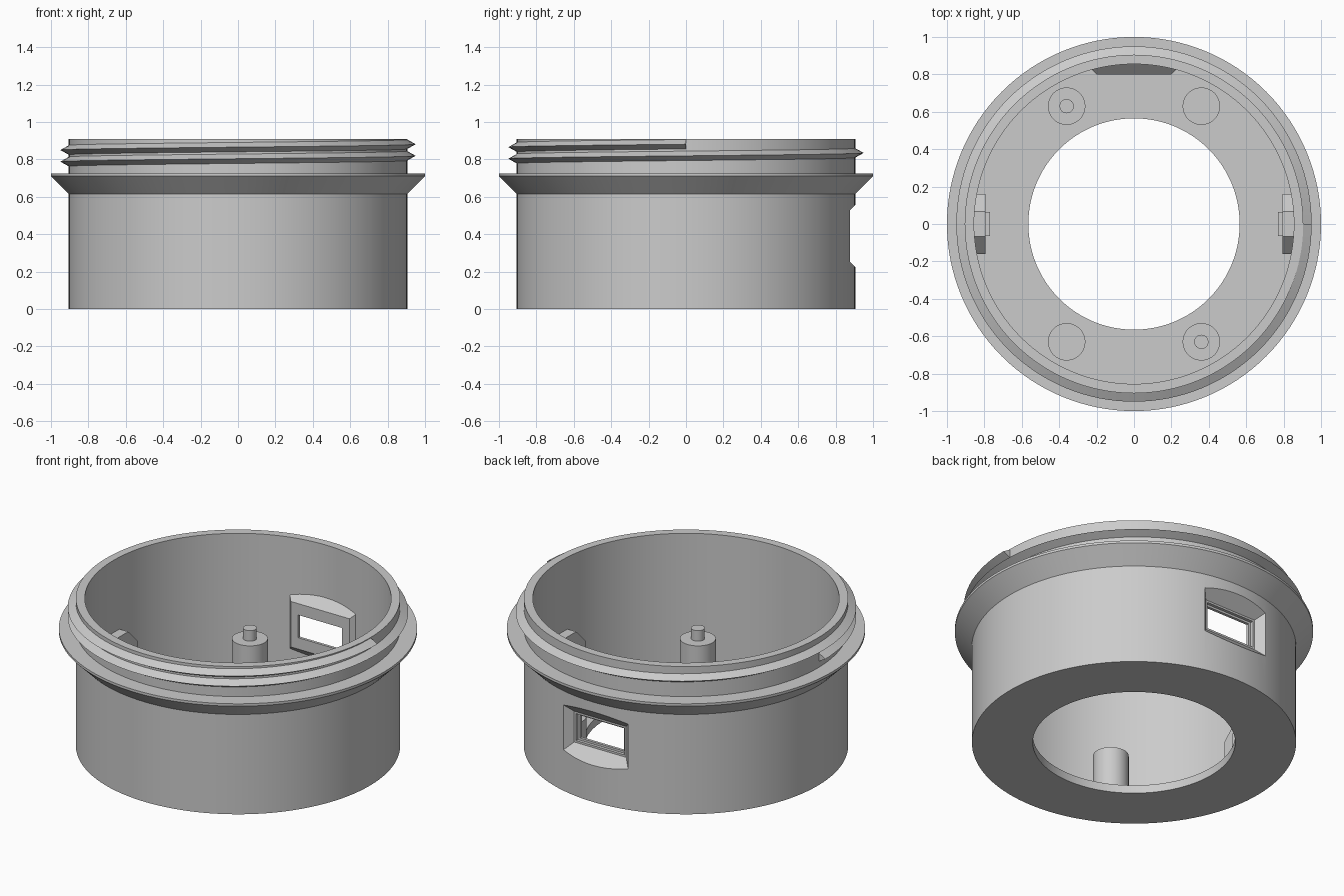
import bpy, bmesh, math
from mathutils import Matrix, Vector

cube = bpy.data.objects.get("Cube")
if cube:
    bpy.data.objects.remove(cube, do_unlink=True)

grey = bpy.data.materials.new("plain_grey")
grey.use_nodes = True
COLOUR = (0.6, 0.6, 0.6, 1)
grey.diffuse_color = COLOUR
grey.node_tree.nodes["Principled BSDF"].inputs["Base Color"].default_value = COLOUR


def finish(name, bm):
    bmesh.ops.recalc_face_normals(bm, faces=bm.faces)
    mesh = bpy.data.meshes.new(name)
    bm.to_mesh(mesh)
    bm.free()
    mesh.materials.append(grey)
    obj = bpy.data.objects.new(name, mesh)
    bpy.context.collection.objects.link(obj)
    return obj


def sweep(name, rings, closed):
    """Skin a row of equal closed cross-sections, capped if the row is open."""
    bm = bmesh.new()
    rows = [[bm.verts.new(p) for p in ring] for ring in rings]
    pairs = list(zip(rows, rows[1:])) + ([(rows[-1], rows[0])] if closed else [])
    for a, b in pairs:
        for i in range(len(a)):
            j = (i + 1) % len(a)
            bm.faces.new((a[i], a[j], b[j], b[i]))
    if not closed:
        bm.faces.new(rows[0])
        bm.faces.new(rows[-1])
    return finish(name, bm)


def polar(r, angle, z):
    return Vector((r * math.cos(angle), r * math.sin(angle), z))


def window_block(name, y0, half0, y1, half1):
    """Tapered block along y, centred on the window."""
    corners = ((-1, -1), (1, -1), (1, 1), (-1, 1))
    rings = [[(sx * h[0], y, WINDOW_Z + sz * h[1]) for sx, sz in corners]
             for y, h in ((y0, half0), (y1, half1))]
    return sweep(name, rings, False)


def cylinder(name, sides, radius, bottom, top, matrix):
    bm = bmesh.new()
    bmesh.ops.create_cone(bm, cap_ends=True, segments=sides, radius1=radius,
                          radius2=radius, depth=top - bottom,
                          matrix=matrix @ Matrix.Translation((0, 0, (top + bottom) / 2)))
    return finish(name, bm)


def smooth(obj):
    bpy.ops.object.select_all(action='DESELECT')
    obj.select_set(True)
    bpy.context.view_layer.objects.active = obj
    bpy.ops.object.shade_smooth_by_angle(angle=math.radians(25))


# Body: lathed cup with floor hole and conical flange
SEGMENTS = 128
WINDOW_Z = 0.39
profile = [(0.565, 0), (0.905, 0), (0.905, 0.615), (1, 0.71), (1, 0.725),
           (0.905, 0.725), (0.905, 0.91), (0.855, 0.91), (0.855, 0.05), (0.565, 0.05)]
body = sweep("body", [[polar(r, math.tau * i / SEGMENTS, z) for r, z in profile]
                      for i in range(SEGMENTS)], True)

# Back window: inner pad, chamfered outer recess, stepped opening
tools = [
    ('UNION', window_block("window_pad", 0.80, (0.2, 0.14), 0.862, (0.262, 0.202))),
    ('DIFFERENCE', window_block("window_recess", 0.835, (0.177, 0.095), 0.95, (0.292, 0.21))),
    ('DIFFERENCE', window_block("window_step", 0.817, (0.165, 0.083), 0.9, (0.165, 0.083))),
    ('DIFFERENCE', window_block("window_opening", 0.7, (0.15, 0.07), 0.9, (0.15, 0.07))),
]
bpy.context.view_layer.objects.active = body
for operation, tool in tools:
    tool.hide_render = True
    mod = body.modifiers.new(tool.name, 'BOOLEAN')
    mod.operation = operation
    mod.solver = 'EXACT'
    mod.object = tool
    bpy.ops.object.modifier_apply(modifier=mod.name)
    bpy.data.objects.remove(tool, do_unlink=True)
smooth(body)

# Screw thread: one and a half rising turns
TURNS, PITCH, START_Z = 1.5, 0.062, 0.788
steps = int(SEGMENTS * TURNS)
rings = []
for i in range(steps + 1):
    turn = TURNS * i / steps
    angle, z = math.pi + math.tau * turn, START_Z + PITCH * turn
    rings.append([polar(0.9, angle, z - 0.028), polar(0.95, angle, z), polar(0.9, angle, z + 0.028)])
smooth(sweep("screw_thread", rings, False))

# Four floor posts, two of them with locating pins
for x, side in ((-0.36, "right"), (0.36, "left")):
    for y, end in ((-0.63, "front"), (0.63, "back")):
        place = Matrix.Translation((x, y, 0))
        smooth(cylinder(f"{end}_{side}_post", 48, 0.1, 0.03, 0.325, place))
        if x * y < 0:
            smooth(cylinder(f"{end}_{side}_pin", 32, 0.038, 0.31, 0.39, place))

# Octagonal side bosses with a small square nub
for sign, side in ((-1, "right"), (1, "left")):
    axis = Matrix.Translation((0, 0, 0.305)) @ Matrix.Rotation(sign * math.pi / 2, 4, 'Y')
    flat = axis @ Matrix.Rotation(math.pi / 8, 4, 'Z')
    cylinder(f"{side}_boss", 8, 0.16 / math.cos(math.pi / 8), 0.795, 0.87, flat)
    square = axis @ Matrix.Rotation(math.pi / 4, 4, 'Z')
    cylinder(f"{side}_nub", 4, 0.065 * math.sqrt(2), 0.77, 0.81, square)
